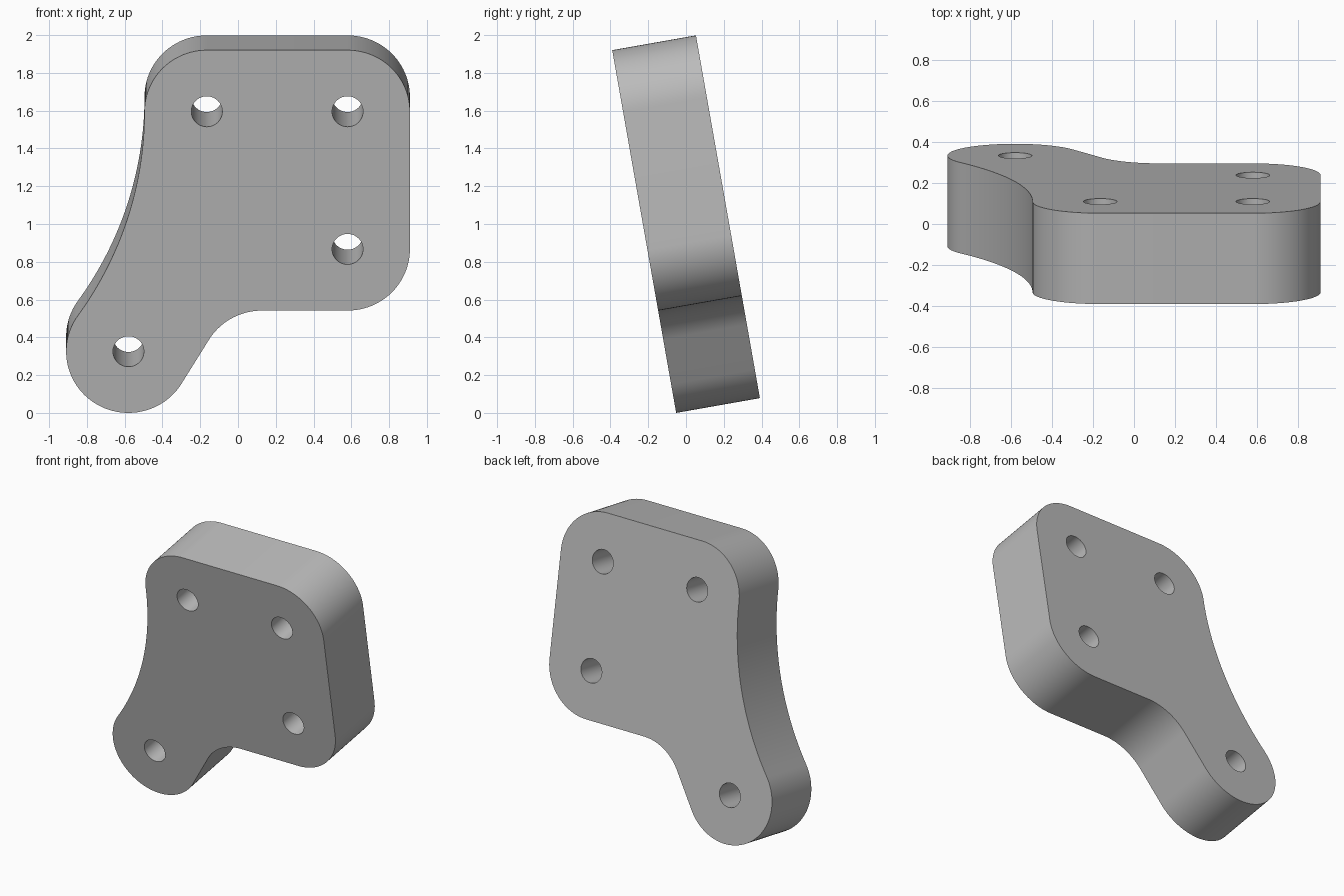
import bpy, bmesh
from math import radians, degrees, cos, sin, atan2
from mathutils import Matrix

cube = bpy.data.objects.get("Cube")
if cube:
    bpy.data.objects.remove(cube, do_unlink=True)

RADIUS = 0.33          # rounding of corners, foot and fillet
HOLE = 0.082
THICK = 0.45
TILT = radians(10)
LEFT, RIGHT, LOW, HIGH = -0.165, 0.58, 0.88, 1.62
FOOT = (-0.58, 0.33)
SLOPE = 58             # inner edge of the arm, degrees


def arc(cx, cz, r, start, end, steps=24):
    """Points on an arc from start to end, in degrees."""
    angles = [radians(start + (end - start) * i / steps) for i in range(steps + 1)]
    return [(cx + r * cos(a), cz + r * sin(a)) for a in angles]


# Long concave side: tangent to the upper left corner and to the foot
dx, dz = FOOT[0] - (LEFT - RADIUS), HIGH - FOOT[1]
sweep = (dx * dx + dz * dz - RADIUS ** 2) / (2 * (RADIUS - dx))
sweep_x = LEFT - RADIUS - sweep
sweep_angle = degrees(atan2(dz, FOOT[0] - sweep_x))

# Plate outline, counterclockwise
outline = (
    arc(RIGHT, LOW, RADIUS, -90, 0)
    + arc(RIGHT, HIGH, RADIUS, 0, 90)
    + arc(LEFT, HIGH, RADIUS, 90, 180)
    + arc(sweep_x, HIGH, sweep, 0, -sweep_angle, 40)
    + arc(*FOOT, RADIUS, 180 - sweep_angle, 270 + SLOPE, 48)
    + arc(0.127, LOW - 2 * RADIUS, RADIUS, 90 + SLOPE, 90)
)
holes = [arc(x, z, HOLE, 0, 360, 48)
         for x, z in [(LEFT, HIGH), (RIGHT, HIGH), (RIGHT, LOW), FOOT]]

# Fill the outline around the holes and extrude it
bm = bmesh.new()
for loop in [outline] + holes:
    verts = [bm.verts.new((x, 0, z)) for x, z in loop]
    for a, b in zip(verts, verts[1:] + verts[:1]):
        bm.edges.new((a, b))
bmesh.ops.remove_doubles(bm, verts=bm.verts[:], dist=0.0005)
bmesh.ops.triangle_fill(bm, edges=bm.edges[:], use_beauty=True)
extruded = bmesh.ops.extrude_face_region(bm, geom=bm.faces[:], use_keep_orig=True)
moved = [g for g in extruded["geom"] if isinstance(g, bmesh.types.BMVert)]
bmesh.ops.translate(bm, verts=moved, vec=(0, THICK, 0))
bmesh.ops.recalc_face_normals(bm, faces=bm.faces[:])

# Lean the plate back to front
bmesh.ops.transform(bm, verts=bm.verts[:],
                    matrix=Matrix.Translation((0, -0.052, 0)) @ Matrix.Rotation(TILT, 4, "X"))
mesh = bpy.data.meshes.new("mounting_plate")
bm.to_mesh(mesh)
bm.free()
plate = bpy.data.objects.new("mounting_plate", mesh)
bpy.context.collection.objects.link(plate)

# Plain grey
grey = bpy.data.materials.new("plain_grey")
grey.use_nodes = True
colour = (0.5, 0.5, 0.5, 1)
grey.diffuse_color = colour
grey.node_tree.nodes["Principled BSDF"].inputs["Base Color"].default_value = colour
mesh.materials.append(grey)

# Smooth walls, sharp rims
bpy.ops.object.select_all(action="DESELECT")
plate.select_set(True)
bpy.context.view_layer.objects.active = plate
bpy.ops.object.shade_smooth_by_angle(angle=radians(30))
